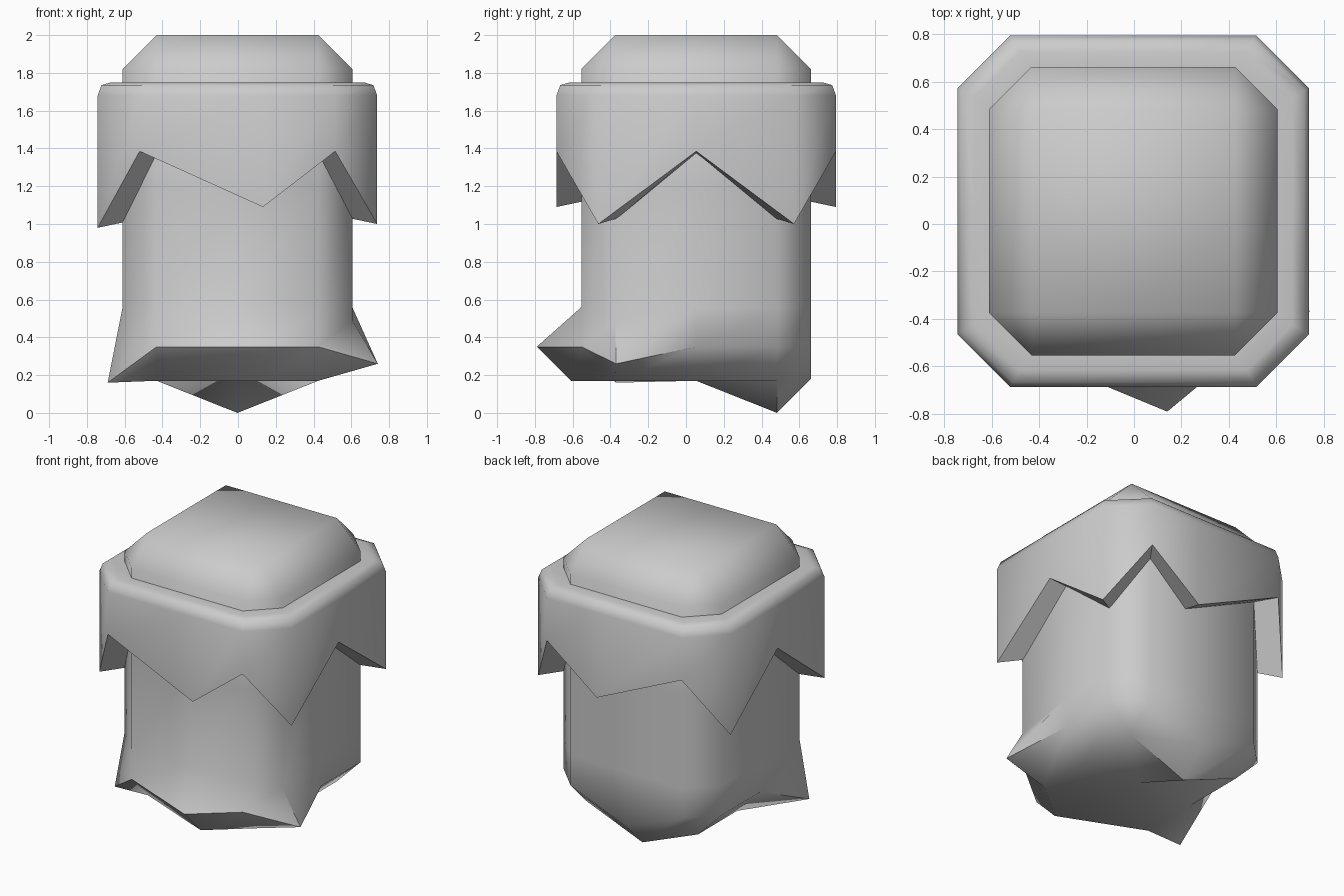
import bpy, bmesh, math

if "Cube" in bpy.data.objects:
    bpy.data.objects.remove(bpy.data.objects["Cube"])

CX, CY = -0.003, 0.054   # shared axis of the column and its cap


def ring(r, cut, z, mid=0.0):
    """Chamfered square, 12 points from front-left going round by the right side.
    Indices 1, 4, 7, 10 are the mid-side points."""
    c = r - cut
    pts = [(-c, -r), (mid, -r), (c, -r), (r, -c), (r, 0), (r, c),
           (c, r), (mid, r), (-c, r), (-r, c), (-r, 0), (-r, -c)]
    zs = z if isinstance(z, list) else [z] * 12
    return [[CX + x, CY + y, h] for (x, y), h in zip(pts, zs)]


def loft(name, rings, caps=False):
    bm = bmesh.new()
    loops = [[bm.verts.new(p) for p in r] for r in rings]
    pairs = list(zip(loops, loops[1:]))
    if not caps:
        pairs.append((loops[-1], loops[0]))
    for a, b in pairs:
        for i in range(12):
            j = (i + 1) % 12
            bm.faces.new((a[i], a[j], b[j], b[i]))
    if caps:
        bm.faces.new(loops[-1])
        hub = bm.verts.new((CX, CY, rings[0][10][2]))
        for i in range(12):
            bm.faces.new((loops[0][(i + 1) % 12], loops[0][i], hub))
    bmesh.ops.remove_doubles(bm, verts=bm.verts, dist=0.0005)
    bmesh.ops.recalc_face_normals(bm, faces=bm.faces)
    me = bpy.data.meshes.new(name)
    bm.to_mesh(me)
    bm.free()
    ob = bpy.data.objects.new(name, me)
    bpy.context.collection.objects.link(ob)
    bpy.ops.object.select_all(action='DESELECT')
    ob.select_set(True)
    bpy.context.view_layer.objects.active = ob
    bpy.ops.object.shade_smooth_by_angle(angle=math.radians(55))
    return ob


# Column: chamfered block whose lower rim is pulled into pointed folds
R, B = 0.608, 0.18
floor = ring(R - B, 0, 0.17)
rim = ring(R, B, 0.35)
upper = ring(R, B, 0.56)
upper[3][2] = 0.49
floor[1] = [0.14, -0.61, 0.17]      # front fold
rim[1] = [0.14, -0.79, 0.35]
floor[7][2] = 0.0                   # back fold
rim[7][2] = 0.18
rim[3] = [0.74, -0.37, 0.26]        # right fold
rim[11] = [-0.69, -0.37, 0.16]      # left fold
loft("column", [floor, rim, upper, ring(R, B, 1.2), ring(R, B, 1.82),
                ring(R - B, 0, 2.0)], caps=True)

# Draped cap: thick collar with a zigzag hem
hem = [1.385, 1.09, 1.385, 1.0, 1.385, 1.0, 1.385, 1.09, 1.385, 0.98, 1.385, 0.98]
hem_in = [z + (0.03 if z < 1.3 else -0.01) for z in hem]
O, C = 0.74, 0.222
loft("draped_cap", [ring(O, C, hem, 0.135), ring(O, C, 1.68, 0.135),
                    ring(O - 0.02, C - 0.01, 1.735, 0.135),
                    ring(O - 0.07, C - 0.03, 1.75, 0.135),
                    ring(R - 0.01, B, 1.75, 0.135),
                    ring(R - 0.01, B, hem_in, 0.135)])
